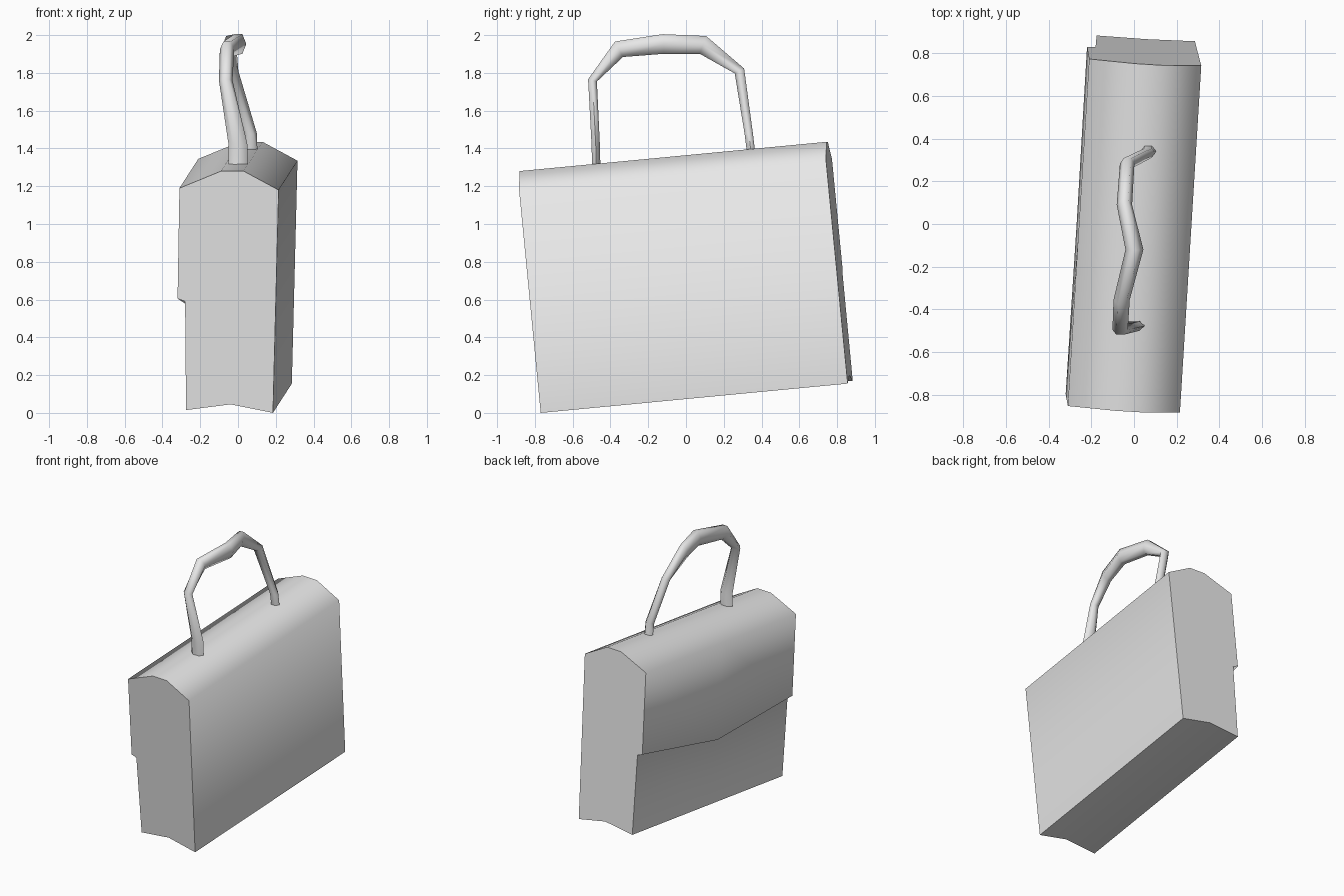
import bpy, bmesh, math
from mathutils import Vector

cube = bpy.data.objects.get("Cube")
if cube:
    bpy.data.objects.remove(cube, do_unlink=True)

# One plain grey for the whole bag
grey = bpy.data.materials.new("plain_grey")
grey.use_nodes = True
grey.diffuse_color = (0.8, 0.8, 0.8, 1)
grey.node_tree.nodes["Principled BSDF"].inputs["Base Color"].default_value = (0.8, 0.8, 0.8, 1)


def loft(name, rings, sharp_angle):
    """Skin a list of equal closed rings, cap both ends, shade smooth by angle."""
    bm = bmesh.new()
    loops = [[bm.verts.new(p) for p in ring] for ring in rings]
    n = len(loops[0])
    for a, b in zip(loops, loops[1:]):
        for i in range(n):
            j = (i + 1) % n
            bm.faces.new((a[i], a[j], b[j], b[i]))
    bm.faces.new(loops[0])
    bm.faces.new(loops[-1])
    bmesh.ops.recalc_face_normals(bm, faces=bm.faces)
    mesh = bpy.data.meshes.new(name)
    bm.to_mesh(mesh)
    bm.free()
    mesh.materials.append(grey)
    obj = bpy.data.objects.new(name, mesh)
    bpy.context.collection.objects.link(obj)
    bpy.ops.object.select_all(action='DESELECT')
    obj.select_set(True)
    bpy.context.view_layer.objects.active = obj
    bpy.ops.object.shade_smooth_by_angle(angle=math.radians(sharp_angle))
    return obj


# Body: tilted prism, its profile (x, z) has a creased base and a stepped flap
profile = [(0.185, 0.0), (-0.04, 0.045), (-0.275, 0.015), (-0.28, 0.59),
           (-0.32, 0.605), (-0.31, 1.19), (-0.09, 1.28), (0.03, 1.28), (0.215, 1.18)]
FLAP_EDGE = (3, 4)
length = Vector((0.10, 1.625, 0.155))
axis = length.normalized()


def body_ring(s, flap_drop):
    ring = []
    for i, (x, z) in enumerate(profile):
        y = (-0.753 - axis.x * x - axis.z * z) / axis.y
        p = Vector((x, y, z)) + length * s
        if i in FLAP_EDGE:
            p += Vector((0.003, 0.01, -0.11)) * flap_drop
        ring.append(p)
    return ring


# The flap edge dips to a shallow point in the middle
loft("bag_body", [body_ring(0, 0), body_ring(0.49, 1), body_ring(1, 0)], 72)

# Handle: path points with half width (along x) and half thickness
path = [((0.0, -0.475, 1.30), 0.050, 0.022),
        ((0.0, -0.478, 1.42), 0.050, 0.022),
        ((-0.065, -0.495, 1.76), 0.036, 0.024),
        ((-0.058, -0.355, 1.925), 0.038, 0.046),
        ((0.002, -0.12, 1.953), 0.042, 0.052),
        ((-0.045, 0.09, 1.948), 0.036, 0.050),
        ((-0.032, 0.283, 1.81), 0.034, 0.028),
        ((0.065, 0.332, 1.48), 0.035, 0.022),
        ((0.068, 0.345, 1.375), 0.035, 0.022)]
points = [Vector(p) for p, _, _ in path]
rings = []
for i, (_, wide, thick) in enumerate(path):
    t = points[min(i + 1, len(path) - 1)] - points[max(i - 1, 0)]
    across = Vector((0, -t.z, t.y)).normalized()
    if i in (0, len(path) - 1):
        across = Vector((0, -math.copysign(1, t.z), 0))
    rings.append([points[i] + Vector((wide * math.cos(k * math.pi / 3), 0, 0))
                  + across * (thick * math.sin(k * math.pi / 3) / math.sin(math.pi / 3))
                  for k in range(6)])
loft("bag_handle", rings, 72)
